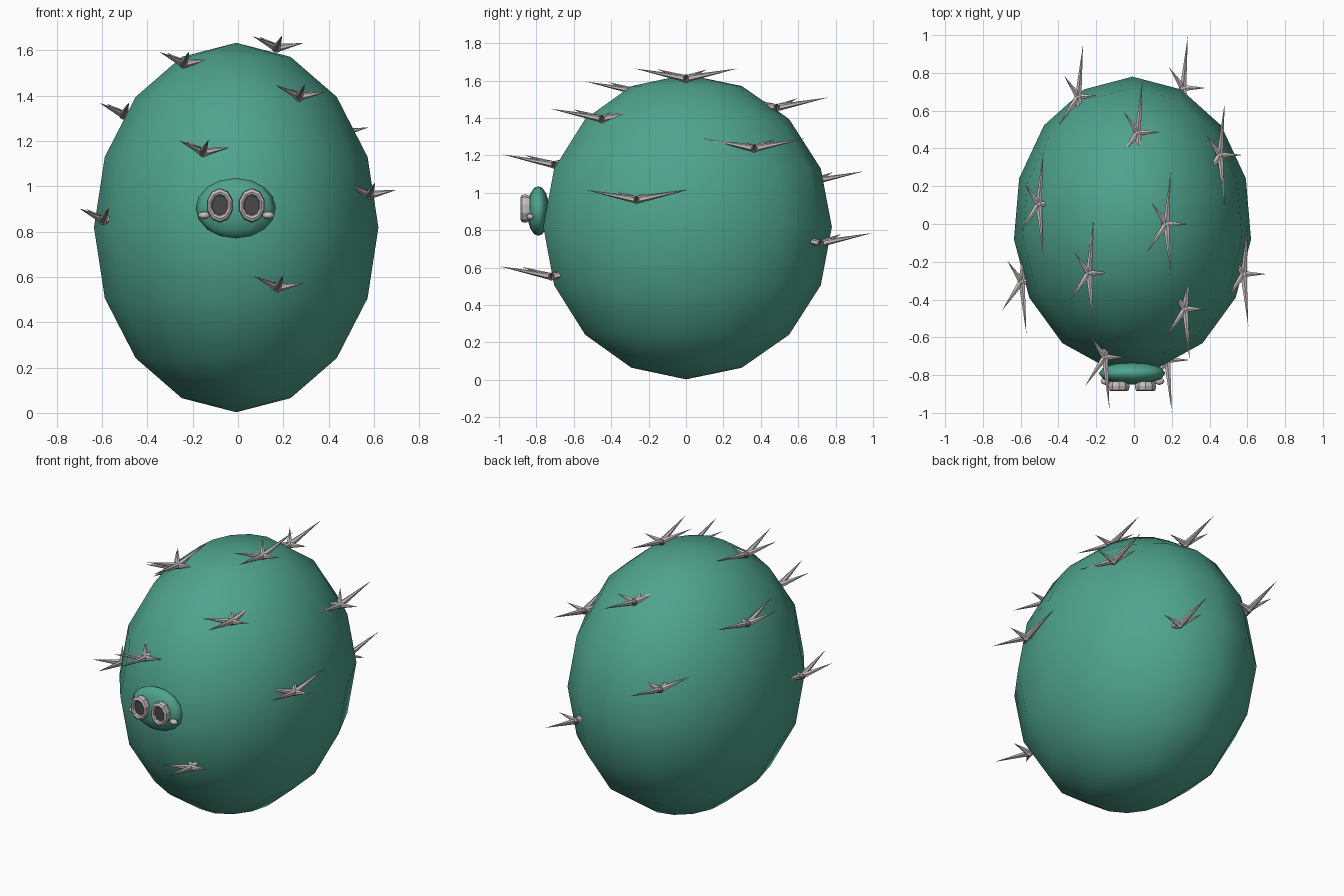
import bpy, bmesh, math
from mathutils import Vector, Matrix

if "Cube" in bpy.data.objects:
    bpy.data.objects.remove(bpy.data.objects["Cube"])


def material(name, rgb):
    m = bpy.data.materials.new(name)
    m.diffuse_color = (*rgb, 1)
    m.use_nodes = True
    m.node_tree.nodes["Principled BSDF"].inputs["Base Color"].default_value = m.diffuse_color
    return m


GREEN = material("green_skin", (0.078, 0.37, 0.265))
GREY = material("pale_grey", (0.56, 0.51, 0.50))
DARK = material("dark_pupil", (0.065, 0.065, 0.065))


def finish(bm, name, mats, smooth=True):
    bmesh.ops.recalc_face_normals(bm, faces=bm.faces)
    me = bpy.data.meshes.new(name)
    bm.to_mesh(me)
    bm.free()
    for m in mats:
        me.materials.append(m)
    for p in me.polygons:
        p.use_smooth = smooth
    ob = bpy.data.objects.new(name, me)
    bpy.context.collection.objects.link(ob)
    return ob


def ellipsoid(name, mat, centre, radii, segments, rings):
    bm = bmesh.new()
    bmesh.ops.create_uvsphere(bm, u_segments=segments, v_segments=rings, radius=1,
                              matrix=Matrix.Translation(centre) @ Matrix.Diagonal((*radii, 1)))
    return finish(bm, name, [mat])


# Egg-shaped body and flattened face pad
# (explicit rotation keeps a body vertex on the +x axis)
ellipsoid("body", GREEN, (-0.008, 0, 0.818), (0.631, 0.78, 0.815), 15, 8)
ellipsoid("face_pad", GREEN, (-0.01, -0.79, 0.903), (0.177, 0.06, 0.133), 12, 8)


def eye(name, x):
    """Oval rim with a recessed dark pupil, facing -y."""
    n = 10
    # (scale of the oval, y) from back to front, then into the recess
    profile = [(0.9, -0.835), (1.0, -0.858), (0.95, -0.878), (0.78, -0.885),
               (0.64, -0.880), (0.58, -0.868)]
    bm = bmesh.new()
    loops = []
    for s, y in profile:
        loops.append([bm.verts.new((x + 0.059 * s * math.cos((i + 0.5) * math.tau / n), y,
                                    0.916 + 0.076 * s * math.sin((i + 0.5) * math.tau / n)))
                      for i in range(n)])
    for a, b in zip(loops, loops[1:]):
        for i in range(n):
            j = (i + 1) % n
            bm.faces.new((a[i], a[j], b[j], b[i]))
    bm.faces.new(loops[0])
    bm.faces.new(loops[-1]).material_index = 1
    finish(bm, name, [GREY, DARK], smooth=False)


for side, x in (("left", -0.08), ("right", 0.061)):
    eye(side + "_eye", x)
for side, x in (("left", -0.15), ("right", 0.134)):
    ellipsoid(side + "_cheek", GREY, (x, -0.832, 0.872), (0.027, 0.02, 0.016), 8, 6)

# Thorn clusters: five spikes around a small knob, all facing the same way
SPIKES = [(0.025, 0.275, 0.055), (0.025, -0.275, 0.055), (0.12, 0.0, 0.022),
          (-0.075, 0.11, 0.05), (-0.105, -0.155, 0.052)]
CLUSTERS = [(0.17, 0, 1.61), (-0.24, -0.26, 1.54), (0.27, -0.45, 1.395),
            (-0.155, -0.705, 1.15), (-0.595, -0.305, 0.85), (-0.505, 0.105, 1.315),
            (0.58, -0.265, 0.962), (0.175, -0.72, 0.552), (0.455, 0.365, 1.237),
            (0.02, 0.485, 1.455), (-0.295, 0.675, 1.06), (0.26, 0.72, 0.73)]


def thorn_cluster(name, centre):
    bm = bmesh.new()
    c = Vector(centre)
    bmesh.ops.create_uvsphere(bm, u_segments=8, v_segments=6, radius=0.021,
                              matrix=Matrix.Translation(c))
    for tip in SPIKES:
        d = Vector(tip)
        turn = d.to_track_quat('Z', 'Y').to_matrix().to_4x4()
        bmesh.ops.create_cone(bm, cap_ends=True, segments=6, radius1=0.019, radius2=0,
                              depth=d.length, matrix=Matrix.Translation(c + d / 2) @ turn)
    finish(bm, name, [GREY], smooth=False)


for k, centre in enumerate(CLUSTERS):
    thorn_cluster(f"thorn_cluster_{k + 1}", centre)
